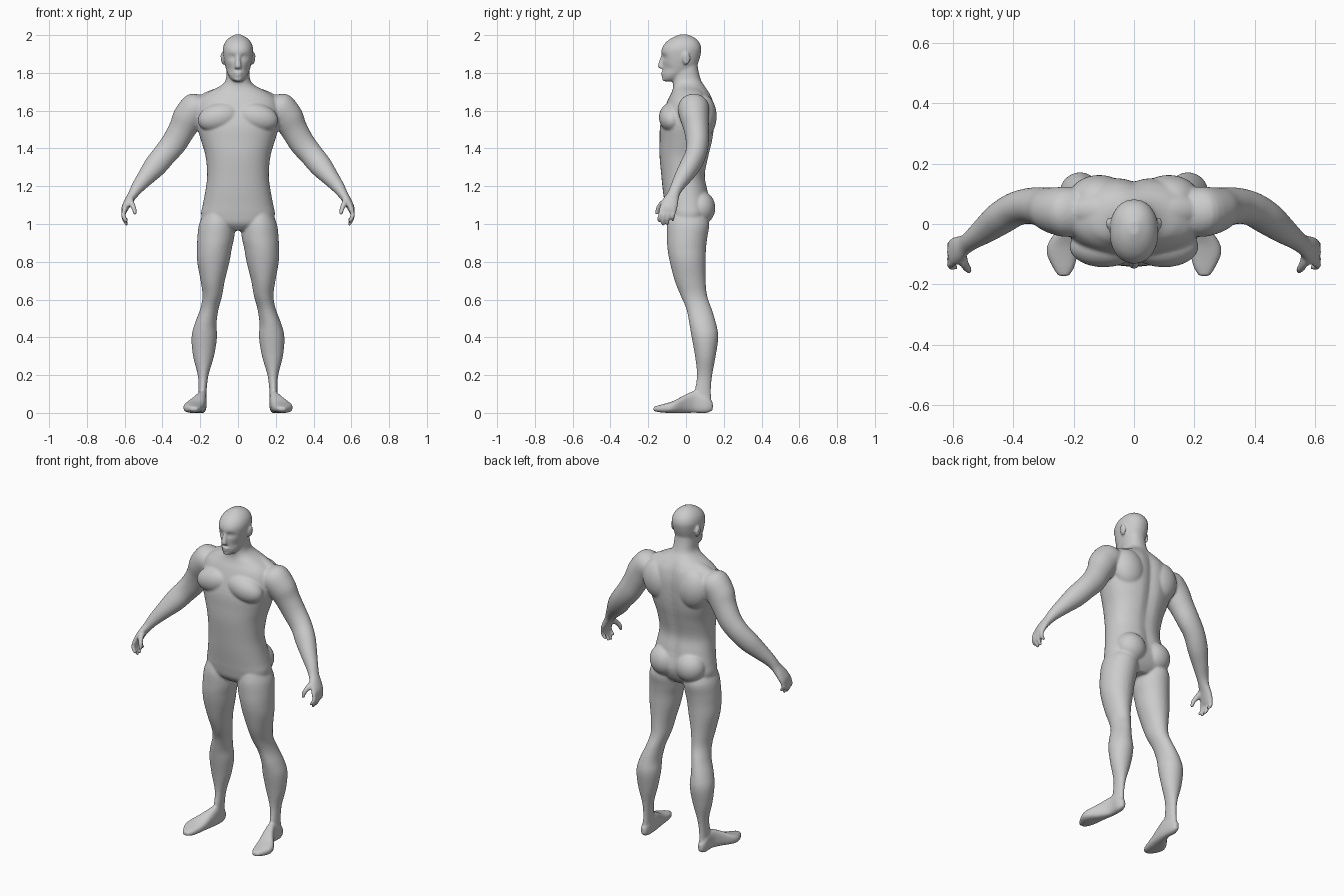
import bpy, bmesh, math
from mathutils import Vector, Matrix

bm = bmesh.new()


def catmull(p0, p1, p2, p3, t):
    return [0.5 * (2 * b + (c - a) * t + (2 * a - 5 * b + 4 * c - d) * t * t
                   + (3 * b - a - 3 * c + d) * t ** 3)
            for a, b, c, d in zip(p0, p1, p2, p3)]


def loft(rings, s=1, n=32, e=2.0, sub=4):
    """Skin a closed tube through (centre, U, V) rings; s=-1 mirrors it in x."""
    flat = [list(c) + list(u) + list(v) for c, u, v in rings]
    pts = [flat[0]] + flat + [flat[-1]]
    dense = [catmull(*pts[i:i + 4], k / sub) for i in range(len(flat) - 1) for k in range(sub)]
    dense.append(flat[-1])
    loops = []
    for r in dense:
        c, u, v = Vector(r[:3]), Vector(r[3:6]), Vector(r[6:])
        loop = []
        for k in range(n):
            a = 2 * math.pi * k / n
            ca, sa = math.cos(a), math.sin(a)
            p = (c + u * math.copysign(abs(ca) ** (2 / e), ca)
                 + v * math.copysign(abs(sa) ** (2 / e), sa))
            loop.append(bm.verts.new((p.x * s, p.y, p.z)))
        loops.append(loop)
    for a, b in zip(loops, loops[1:]):
        for k in range(n):
            bm.faces.new((a[k], a[(k + 1) % n], b[(k + 1) % n], b[k]))
    bm.faces.new(loops[0])
    bm.faces.new(loops[-1])


def level(z, x0, x1, y0, y1):
    """Horizontal ring from its extents."""
    return (((x0 + x1) / 2, (y0 + y1) / 2, z), ((x1 - x0) / 2, 0, 0), (0, (y1 - y0) / 2, 0))


def upright(y, x0, x1, z0, z1):
    """Vertical ring facing y from its extents."""
    return (((x0 + x1) / 2, y, (z0 + z1) / 2), ((x1 - x0) / 2, 0, 0), (0, 0, (z1 - z0) / 2))


def limb(path):
    """Rings square to a path of (x, y, z, thickness, depth)."""
    out = []
    for i, p in enumerate(path):
        a, b = path[max(i - 1, 0)], path[min(i + 1, len(path) - 1)]
        t = (Vector(b[:3]) - Vector(a[:3])).normalized()
        v = Vector((0, 1, 0))
        v = (v - t * v.dot(t)).normalized()
        out.append((p[:3], v.cross(t) * p[3], v * p[4]))
    return out


def blob(c, r, tilt=0, s=1):
    m = (Matrix.Translation((c[0] * s, c[1], c[2])) @ Matrix.Rotation(tilt * s, 4, 'Y')
         @ Matrix.Diagonal((*r, 1)))
    bmesh.ops.create_icosphere(bm, subdivisions=4, radius=1, matrix=m)


def dent(c, r, push):
    """Soft local push of the surface."""
    for v in bm.verts:
        d = sum(((v.co[i] - c[i]) / r[i]) ** 2 for i in range(3))
        if d < 6:
            v.co += Vector(push) * math.exp(-d)


# Torso and neck: z, half width, front y, back y
torso = [(0.965, .06, -.06, .08), (1.0, .175, -.093, .11), (1.05, .195, -.105, .13),
         (1.10, .187, -.112, .132), (1.18, .172, -.123, .117), (1.26, .163, -.131, .103),
         (1.36, .172, -.14, .123), (1.44, .195, -.14, .142), (1.52, .218, -.137, .152),
         (1.60, .222, -.117, .154), (1.66, .205, -.095, .143), (1.70, .155, -.075, .122),
         (1.73, .095, -.068, .10), (1.76, .066, -.07, .08), (1.81, .06, -.07, .066),
         (1.86, .056, -.06, .06)]
loft([level(z, -w, w, f, b) for z, w, f, b in torso], n=56, e=2.25)
for s in (1, -1):
    blob((.10, -.075, 1.565), (.115, .068, .075), .25, s)      # chest
    blob((.085, .075, 1.085), (.09, .08, .09), .2, s)          # buttock
    blob((.115, .085, 1.57), (.10, .077, .12), .2, s)          # shoulder blade
    blob((.12, .045, 1.68), (.11, .05, .035), .3, s)           # neck-to-shoulder slope
for z in (1.15, 1.25, 1.35, 1.45, 1.55, 1.65):
    dent((0, .15, z), (.03, .06, .07), (0, -.012, 0))          # spine groove

# Head: z, half width, front y, back y
head = [(1.755, .018, -.112, -.06), (1.765, .034, -.121, -.03), (1.79, .052, -.124, .015),
        (1.82, .063, -.123, .05), (1.86, .073, -.125, .067), (1.90, .079, -.131, .078),
        (1.93, .080, -.127, .081), (1.96, .070, -.108, .071), (1.985, .048, -.075, .047),
        (2.003, .015, -.035, .008)]
loft([level(z, -w, w, f, b) for z, w, f, b in head], n=64, e=2.15, sub=6)
for s in (1, -1):
    dent((.032 * s, -.12, 1.884), (.02, .03, .012), (0, .017, 0))   # eye socket
    dent((.05 * s, -.10, 1.82), (.018, .04, .022), (0, .008, 0))    # cheek hollow
    blob((.031, -.103, 1.884), (.012, .013, .010), 0, s)            # eye
    blob((.083, .002, 1.875), (.008, .021, .034), .12, s)           # ear
    blob((.011, -.128, 1.829), (.009, .013, .008), 0, s)            # nostril
loft(limb([(0, -.118, 1.90, .010, .01), (0, -.129, 1.87, .012, .010),
           (0, -.138, 1.84, .016, .011), (0, -.138, 1.825, .011, .010)]), n=16)
blob((0, -.121, 1.80), (.024, .012, .006))                      # upper lip
blob((0, -.120, 1.787), (.020, .012, .006))                     # lower lip
blob((0, -.112, 1.768), (.022, .015, .013))                     # chin

leg = [(1.06, .04, .18, -.085, .10), (1.0, .018, .206, -.1, .123), (.93, .02, .215, -.101, .113),
       (.87, .033, .217, -.098, .106), (.80, .045, .216, -.086, .104),
       (.70, .07, .198, -.06, .104), (.62, .084, .188, -.028, .112),
       (.55, .103, .20, .002, .136), (.47, .114, .23, .018, .16), (.40, .111, .246, .03, .171),
       (.30, .127, .238, .048, .157), (.20, .156, .213, .058, .139),
       (.12, .166, .209, .046, .132), (.05, .168, .212, .03, .137)]
foot = [(.142, .178, .205, .015, .055), (.11, .168, .216, 0, .09), (.05, .166, .217, 0, .115),
        (0, .17, .24, 0, .098), (-.06, .178, .282, 0, .066), (-.10, .186, .288, 0, .052),
        (-.145, .198, .268, .004, .04), (-.172, .215, .25, .01, .032)]
arm = [(.16, .04, 1.615, .06, .075), (.222, .04, 1.61, .086, .083), (.262, .045, 1.565, .083, .077),
       (.297, .055, 1.50, .072, .066), (.34, .06, 1.427, .068, .06), (.39, .05, 1.366, .063, .056),
       (.44, .02, 1.305, .060, .054), (.49, -.018, 1.245, .046, .045),
       (.533, -.05, 1.192, .034, .034), (.557, -.067, 1.155, .026, .033),
       (.58, -.082, 1.12, .022, .043), (.598, -.093, 1.085, .019, .046),
       (.604, -.097, 1.062, .013, .042)]
for s in (1, -1):
    loft([level(*r) for r in leg], s)
    loft([upright(*r) for r in foot], s, e=2.7)
    loft(limb(arm), s)
    # Fingers: knuckle y, tip y, tip z
    for y0, y1, z1 in ((-.130, -.142, 1.012), (-.108, -.122, .992), (-.086, -.098, .996),
                       (-.064, -.070, 1.018)):
        loft(limb([(.598, y0, 1.085, .013, .012), (.607, (y0 + y1) / 2, 1.05, .012, .011),
                   (.602, y1, (1.05 + z1) / 2, .011, .0105), (.586, y1, z1, .008, .008)]), s, n=12)
    # Thumb
    loft(limb([(.572, -.095, 1.13, .018, .018), (.562, -.13, 1.105, .016, .015),
               (.55, -.148, 1.08, .013, .013), (.545, -.156, 1.05, .009, .009)]), s, n=12)

# Fuse the parts into one smooth skin
bmesh.ops.recalc_face_normals(bm, faces=bm.faces[:])
mesh = bpy.data.meshes.new("human_body")
bm.to_mesh(mesh)
bm.free()
body = bpy.data.objects.new("human_body", mesh)
bpy.context.collection.objects.link(body)
fuse = body.modifiers.new("fuse", 'REMESH')
fuse.mode = 'VOXEL'
fuse.voxel_size = 0.0065
fuse.use_smooth_shade = True
soften = body.modifiers.new("soften", 'SMOOTH')
soften.factor = 0.5
soften.iterations = 5
